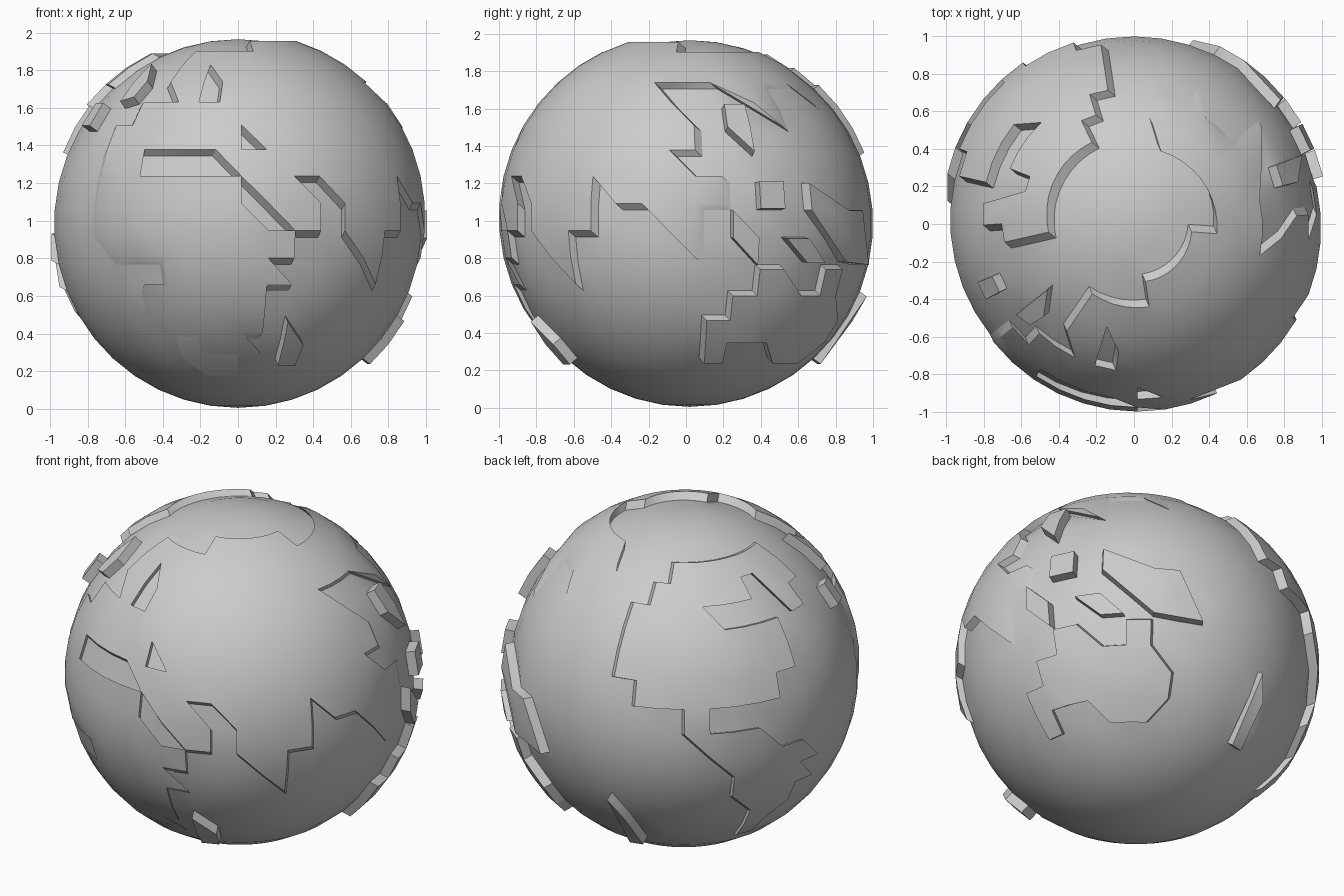
import bpy, bmesh
from math import sin, cos, radians
from mathutils import Vector, geometry

if "Cube" in bpy.data.objects:
    bpy.data.objects.remove(bpy.data.objects["Cube"])

R, STEP = 0.98, 360 / 42          # globe radius, grid cell in degrees
CENTRE = Vector((0, 0.02, 0.985))

# Coastlines in grid cells: (cells east of the front meridian, latitude row)
africa = [(-6, 2), (-6, 0), (-5, -1), (-3, -1), (-3, -2), (-4, -2), (-4, -3), (-3, -4),
          (-3, -5), (-2, -6), (0, -6), (0, -5), (1, -5), (0, -4), (1, -4), (1, -2), (2, -2),
          (1, -1), (2, -1), (2, 0), (1, 0), (0, 1), (0, 2)]
europe = [(-6, 2), (-4, 2), (-4, 3), (-1, 3), (0, 2), (2, 0), (3, 0), (3, 1), (2, 2), (3, 2),
          (3, 9), (1, 9), (1, 8), (-4, 8), (-4, 6), (-3, 5), (-5, 5), (-5, 4), (-6, 4)]
asia = [(3, 2), (4, 1), (4, 0), (6, -2), (6, 0), (7, 0), (7, 2), (8, 1), (9, 1), (11, -1),
        (11, 1), (12, 1), (12, 2), (11, 2), (10, 3), (11, 3), (11, 4), (9, 6), (12, 6),
        (15, 4), (15, 6), (17, 6), (18, 5), (18, 6), (20, 6), (20, 7), (19, 8), (10, 8),
        (10, 9), (3, 9)]
inland_sea = [(0, 4), (0, 3), (1, 3)]
north_sea = [(-2, 5), (-1, 5), (-1, 6), (-2, 7)]
north_america = [(-20, 6), (-20, 3), (-19, 3), (-19, 2), (-13, 2), (-13, 3), (-12, 3),
                 (-12, 5), (-15, 5), (-16, 6), (-13, 6), (-13, 7), (-12, 7), (-11, 5),
                 (-10, 5), (-10, 6), (-9, 6), (-9, 8), (-18, 8), (-18, 7), (-19, 7), (-19, 6)]
south_america = [(-17, 2), (-17, 1), (-15, -1), (-15, -2), (-14, -3), (-14, -5), (-13, -5),
                 (-13, -4), (-12, -3), (-12, -2), (-11, -2), (-12, -1), (-11, -1), (-12, 0),
                 (-13, 0), (-14, 1), (-16, 1), (-16, 2)]
australia = [(11, -3), (11, -5), (12, -5), (12, -4), (14, -4), (15, -5), (17, -5), (18, -4),
             (18, -3), (17, -2), (17, -1), (16, -1), (16, -2), (15, -2), (14, -1), (13, -1),
             (13, -2), (12, -2), (12, -3)]
islands = [
    [(-6, 5), (-5.2, 5.2), (-5, 6), (-6, 7)],
    [(-8, 4), (-7.2, 4), (-7.2, 5), (-8, 5)],
    [(2, -5), (3, -5), (3, -4), (2, -3)],
    [(12, 4), (13, 3), (13, 5), (12, 5)],
    [(12, 0), (13, -1), (13, 0), (12, 1)],
    [(13, 1), (14, 1), (14, 2), (13, 2)],
    [(14, 0), (15, -0.9), (15.9, -0.9), (15, 0)],
    [(15, 2), (15, 1), (17, -0.9), (19, -1), (18, 1), (17, 1)],
    [(-20, -2), (-19.8, -5), (-19, -5), (-19.4, -3)],
]
# Each land mass: its rings (even-odd, so seas cut holes) and its push direction
lands = [([africa, europe, asia, inland_sea, north_sea], Vector((0.018, -0.04, 0.035))),
         ([north_america, south_america], None),
         ([australia], None)] + [([ring], None) for ring in islands]


def inside(p, ring):
    """Even-odd point in polygon test."""
    hit = False
    for (x1, y1), (x2, y2) in zip(ring, ring[1:] + ring[:1]):
        if (y1 > p.y) != (y2 > p.y) and p.x < x1 + (p.y - y1) * (x2 - x1) / (y2 - y1):
            hit = not hit
    return hit


def on_globe(p):
    lon, lat = radians(p.x * STEP), radians((p.y - 0.5) * STEP)
    return CENTRE + R * Vector((cos(lat) * sin(lon), -cos(lat) * cos(lon), sin(lat)))


# Flat map: grid points plus coastlines, triangulated
points = [Vector((i, k)) for i in range(-21, 22) for k in range(-10, 12)]
edges = []
for rings, _ in lands:
    for ring in rings:
        n, m = len(points), len(ring)
        points += [Vector(p) for p in ring]
        edges += [(n + j, n + (j + 1) % m) for j in range(m)]
flat, _, tris, *_ = geometry.delaunay_2d_cdt(points, edges, [], 0, 1e-5)

# Wrap the map on the globe; the face tag remembers the land mass
bm = bmesh.new()
verts = [bm.verts.new(on_globe(p)) for p in flat]
for t in tris:
    mid = sum((flat[v] for v in t), Vector((0, 0))) / len(t)
    face = bm.faces.new([verts[v] for v in t])
    for g, (rings, _) in enumerate(lands, 1):
        if sum(inside(mid, r) for r in rings) % 2:
            face.material_index = g
bmesh.ops.remove_doubles(bm, verts=bm.verts[:], dist=1e-4)
bm.normal_update()

# Raise each land mass as one slab
for g, (_, push) in enumerate(lands, 1):
    faces = [f for f in bm.faces if f.material_index == g]
    if push is None:
        total = sum((f.normal * f.calc_area() for f in faces), Vector())
        push = total.normalized() * 0.055
    made = bmesh.ops.extrude_face_region(bm, geom=faces)["geom"]
    bmesh.ops.translate(bm, vec=push, verts=[e for e in made if isinstance(e, bmesh.types.BMVert)])
for f in bm.faces:
    f.material_index = 0
bmesh.ops.recalc_face_normals(bm, faces=bm.faces[:])

mesh = bpy.data.meshes.new("globe")
bm.to_mesh(mesh)
bm.free()
globe = bpy.data.objects.new("globe", mesh)
bpy.context.collection.objects.link(globe)
bpy.context.view_layer.objects.active = globe
globe.select_set(True)
bpy.ops.object.shade_smooth_by_angle(angle=radians(30))
